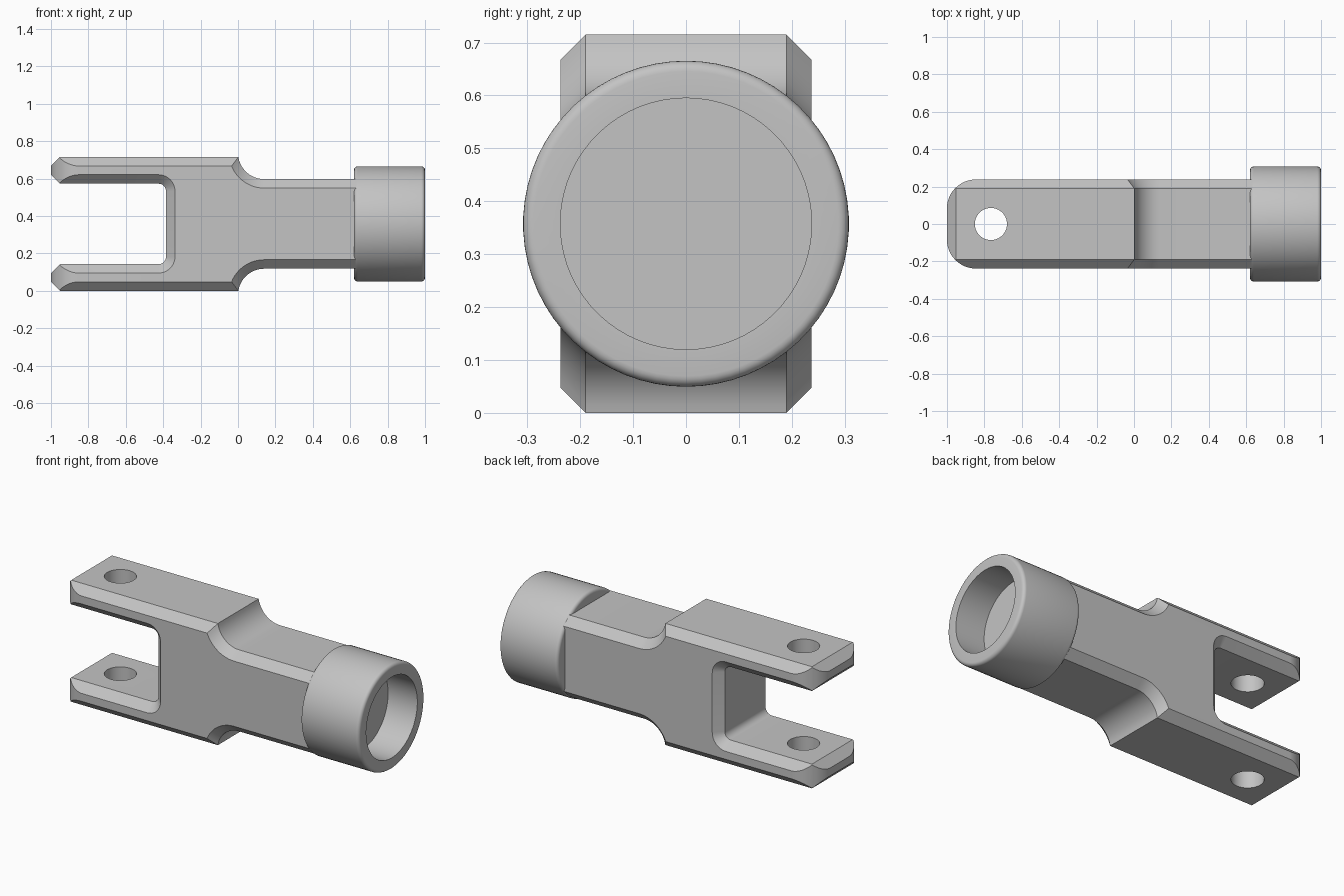
import bpy, bmesh
from math import sin, cos, asin, sqrt, pi, radians

cube = bpy.data.objects.get("Cube")
if cube:
    bpy.data.objects.remove(cube, do_unlink=True)

MID = 0.3575      # height of the long axis, half the fork height
WIDE = 0.2375     # half width of the body
CH = 0.048        # chamfer size

steel = bpy.data.materials.new("grey steel")
steel.use_nodes = True
grey = (0.55, 0.55, 0.55, 1)
steel.diffuse_color = grey
steel.node_tree.nodes["Principled BSDF"].inputs["Base Color"].default_value = grey


def make_object(name, bm):
    bmesh.ops.remove_doubles(bm, verts=bm.verts, dist=1e-4)
    bmesh.ops.recalc_face_normals(bm, faces=bm.faces)
    mesh = bpy.data.meshes.new(name)
    bm.to_mesh(mesh)
    bm.free()
    mesh.materials.append(steel)
    obj = bpy.data.objects.new(name, mesh)
    bpy.context.collection.objects.link(obj)
    return obj


def loft(name, sections):
    """Join closed rings of equal length and cap both ends."""
    bm = bmesh.new()
    rings = [[bm.verts.new(p) for p in s] for s in sections]
    n = len(rings[0])
    for a, b in zip(rings, rings[1:]):
        for i in range(n):
            j = (i + 1) % n
            bm.faces.new((a[i], a[j], b[j], b[i]))
    bm.faces.new(rings[0])
    bm.faces.new(rings[-1])
    return make_object(name, bm)


def arc(cx, cy, r, start, end, steps=10):
    return [(cx + r * cos(start + (end - start) * i / steps),
             cy + r * sin(start + (end - start) * i / steps))
            for i in range(steps + 1)]


def activate(obj):
    bpy.ops.object.select_all(action='DESELECT')
    obj.select_set(True)
    bpy.context.view_layer.objects.active = obj


def cut(obj, cutter, operation):
    cutter.hide_render = True
    mod = obj.modifiers.new("cut", 'BOOLEAN')
    mod.object = cutter
    mod.operation = operation
    mod.solver = 'EXACT'
    activate(obj)
    bpy.ops.object.modifier_apply(modifier=mod.name)
    bpy.data.objects.remove(cutter, do_unlink=True)


def smooth(obj):
    activate(obj)
    bpy.ops.object.shade_smooth_by_angle(angle=radians(30))


def fork_ring(y, d):
    """Side outline of fork and neck, shrunk by d for the chamfer."""
    half = arc(-0.425, 0.175, 0.04 + d, 0, pi / 2)           # slot corner
    half += [(-1 + CH - d, 0.215 + d), (-1, 0.215 + CH),     # prong tip
             (-1, MID - CH), (-1 + CH - d, MID - d)]
    r = 0.14 + d
    half += arc(0.14, MID + 0.022, r, pi + asin((0.022 + d) / r), 1.5 * pi, 12)
    half.append((0.7, MID - 0.118 - d))                      # neck end
    outline = half + [(x, -z) for x, z in reversed(half)]
    return [(x, y, MID + z) for x, z in outline]


# Fork and neck with chamfered sides
fork = loft("fork_body", [fork_ring(-WIDE, CH), fork_ring(CH - WIDE, 0),
                          fork_ring(WIDE - CH, 0), fork_ring(WIDE, CH)])

# Rounded prong corners
R = 0.155
edge = WIDE + 0.0005
plan = [(0.9, edge)] + arc(R - 1.0005, edge - R, R, pi / 2, pi, 12)
plan += [(x, -y) for x, y in reversed(plan)]
rounder = loft("corner_cutter", [[(x, y, z) for x, y in plan] for z in (-0.1, 0.9)])
cut(fork, rounder, 'INTERSECT')

# Pin holes through both prongs
circle = arc(-0.765, 0, 0.086, 0, 2 * pi, 40)[:-1]
pin = loft("pin_cutter", [[(x, y, z) for x, y in circle] for z in (-0.1, 0.9)])
cut(fork, pin, 'DIFFERENCE')
smooth(fork)

# Round socket with rolled edges and a blind bore
F = 0.02
RAD = 0.308
profile = [(0.81, 0), (0.81, WIDE), (1, WIDE)]
profile += arc(1 - F, RAD - F, F, 0, pi / 2, 5)
profile += arc(0.62 + F, RAD - F, F, pi / 2, pi, 5)
profile.append((0.62, 0))
bm = bmesh.new()
verts = [bm.verts.new((x, 0, MID + r)) for x, r in profile]
edges = [bm.edges.new(pair) for pair in zip(verts, verts[1:])]
bmesh.ops.spin(bm, geom=verts + edges, cent=(0, 0, MID), axis=(1, 0, 0),
               angle=2 * pi, steps=66)
smooth(make_object("socket", bm))
